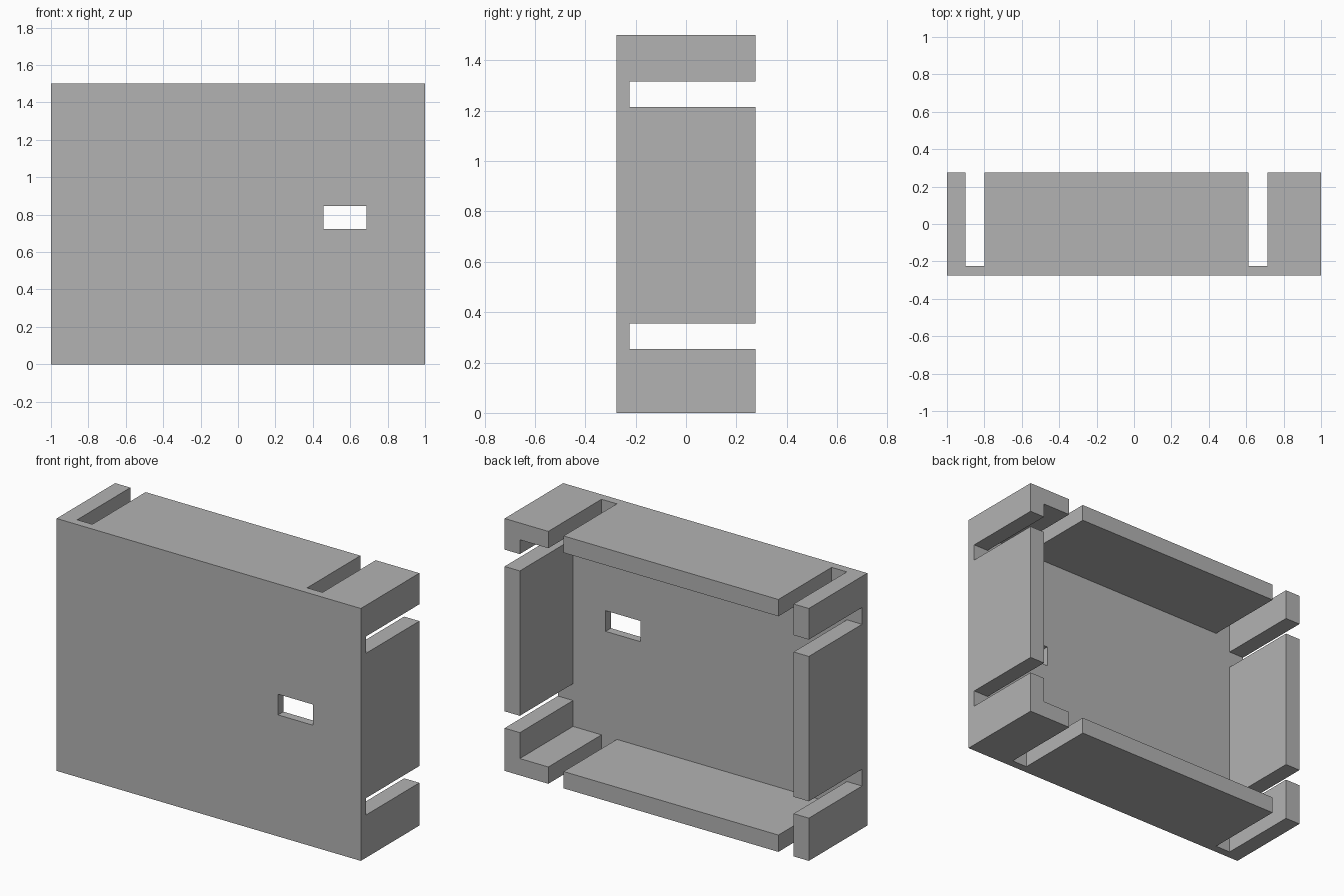
import bpy
import bmesh
from mathutils import Vector

if "Cube" in bpy.data.objects:
    bpy.data.objects.remove(bpy.data.objects["Cube"], do_unlink=True)

HALF_W, HALF_D, HEIGHT = 1.0, 0.275, 1.5
WALL = 0.1
FLOOR_Y = -0.225   # inner face of the front panel
OVER = 0.1         # how far cutters reach past the body


def box(name, lo, hi):
    """Axis-aligned box between two corners."""
    lo, hi = Vector(lo), Vector(hi)
    bm = bmesh.new()
    bmesh.ops.create_cube(bm, size=1)
    for v in bm.verts:
        v.co = (lo + hi) / 2 + v.co * (hi - lo)
    mesh = bpy.data.meshes.new(name)
    bm.to_mesh(mesh)
    bm.free()
    obj = bpy.data.objects.new(name, mesh)
    bpy.context.collection.objects.link(obj)
    return obj


# Solid block that becomes the open-backed case
case = box("case_shell", (-HALF_W, -HALF_D, 0), (HALF_W, HALF_D, HEIGHT))

# Inner cavity, open at the back
cutters = [box("cavity_cutter", (-HALF_W + WALL, FLOOR_Y, WALL),
               (HALF_W - WALL, HALF_D + OVER, HEIGHT - WALL))]

# Slots through the top and bottom walls
for x0, x1 in ((-0.9, -0.8), (0.612, 0.713)):
    cutters.append(box("upright_slot_cutter", (x0, FLOOR_Y, -OVER),
                       (x1, HALF_D + OVER, HEIGHT + OVER)))

# Slots through both side walls
for z0, z1 in ((0.254, 0.354), (1.215, 1.315)):
    cutters.append(box("side_slot_cutter", (-HALF_W - OVER, FLOOR_Y, z0),
                       (HALF_W + OVER, HALF_D + OVER, z1)))

# Small window in the front panel
cutters.append(box("window_cutter", (0.456, -HALF_D - OVER, 0.722),
                   (0.686, 0, 0.845)))

for cutter in cutters:
    cutter.hide_render = True
    mod = case.modifiers.new(cutter.name, "BOOLEAN")
    mod.operation = "DIFFERENCE"
    mod.solver = "EXACT"
    mod.object = cutter

# Bake the cuts and discard the cutters
graph = bpy.context.evaluated_depsgraph_get()
graph.update()
shell = bpy.data.meshes.new_from_object(case.evaluated_get(graph))
case.modifiers.clear()
case.data = shell
for cutter in cutters:
    bpy.data.objects.remove(cutter, do_unlink=True)

# Plain grey finish
grey = bpy.data.materials.new("plain_grey")
grey.use_nodes = True
colour = (0.45, 0.45, 0.45, 1)
grey.diffuse_color = colour
grey.node_tree.nodes["Principled BSDF"].inputs["Base Color"].default_value = colour
shell.materials.clear()
shell.materials.append(grey)
for face in shell.polygons:
    face.material_index = 0
    face.use_smooth = False
